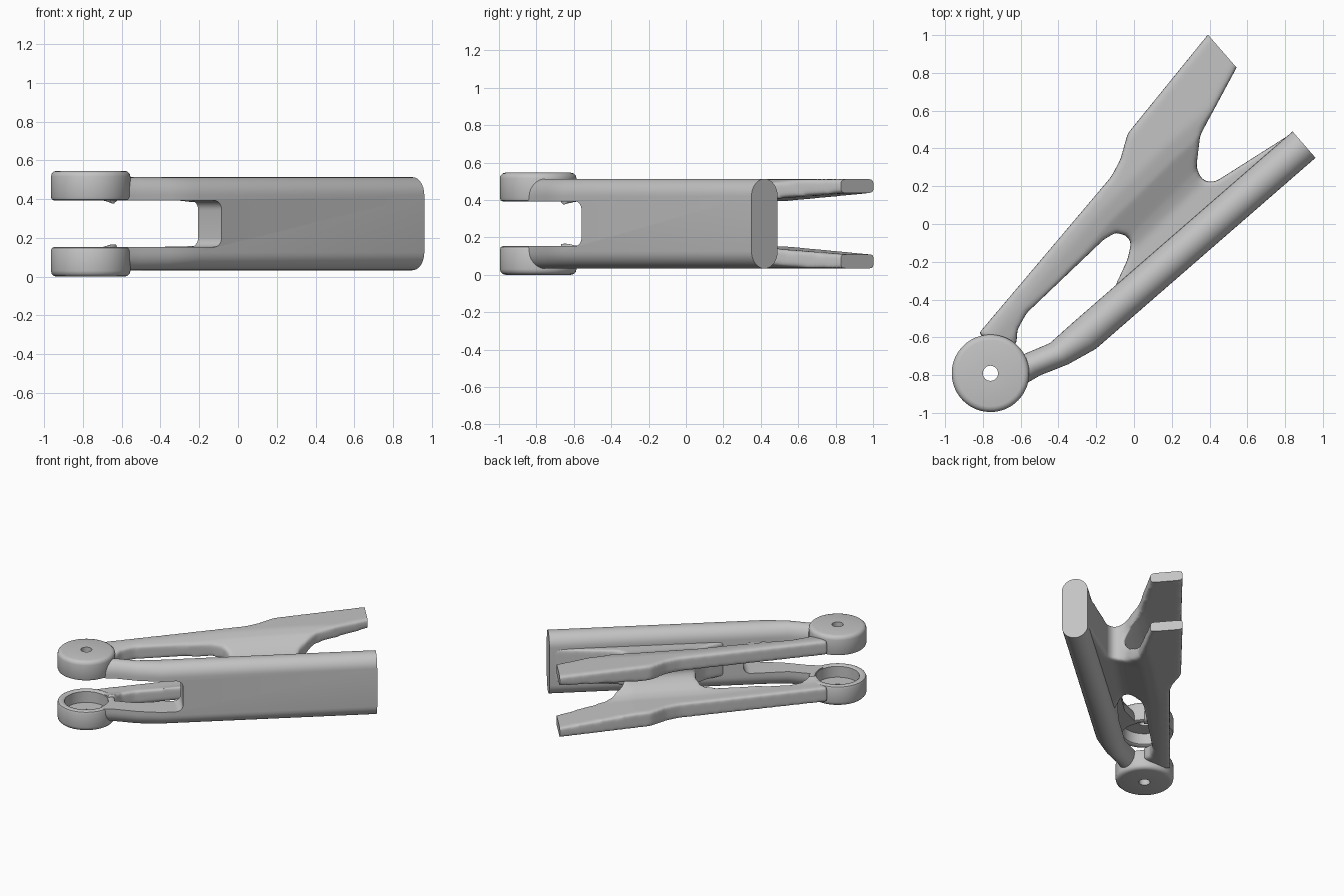
import bpy, bmesh, math
from mathutils import Matrix

cube = bpy.data.objects.get("Cube")
if cube:
    bpy.data.objects.remove(cube, do_unlink=True)

MID = 0.273                                   # mirror plane height
TURN = Matrix.Rotation(math.radians(41), 4, 'Z')   # arm axis: local x runs along the beam
BOSS = (-1.092, -0.098)

metal = bpy.data.materials.new("cast_grey")
metal.use_nodes = True
GREY = (0.55, 0.55, 0.55, 1)
metal.diffuse_color = GREY
metal.node_tree.nodes["Principled BSDF"].inputs["Base Color"].default_value = GREY


def finish_mesh(name, bm):
    bmesh.ops.recalc_face_normals(bm, faces=bm.faces)
    bm.transform(TURN)
    mesh = bpy.data.meshes.new(name)
    bm.to_mesh(mesh)
    bm.free()
    mesh.materials.append(metal)
    obj = bpy.data.objects.new(name, mesh)
    bpy.context.collection.objects.link(obj)
    return obj


def loft(name, sections, closed=False):
    """Skin matching loops of points; cap the ends unless closed."""
    bm = bmesh.new()
    rings = [[bm.verts.new(p) for p in sec] for sec in sections]
    n = len(rings[0])
    pairs = list(zip(rings, rings[1:] + rings[:1])) if closed else list(zip(rings, rings[1:]))
    for a, b in pairs:
        for i in range(n):
            j = (i + 1) % n
            bm.faces.new((a[i], a[j], b[j], b[i]))
    if not closed:
        bm.faces.new(rings[0])
        bm.faces.new(rings[-1])
    return finish_mesh(name, bm)


def cylinder(name, radius, low, high):
    ring = [(radius * math.cos(a), radius * math.sin(a))
            for a in (math.tau * k / 64 for k in range(64))]
    return loft(name, [[(BOSS[0] + x, BOSS[1] + y, z) for x, y in ring] for z in (low, high)])


def boolean(obj, cutter, operation='DIFFERENCE'):
    cutter.hide_render = True
    mod = obj.modifiers.new(cutter.name, 'BOOLEAN')
    mod.operation, mod.object, mod.solver = operation, cutter, 'EXACT'


def apply_and_shade(obj, angle):
    bpy.ops.object.select_all(action='DESELECT')
    bpy.context.view_layer.objects.active = obj
    obj.select_set(True)
    bpy.ops.object.convert(target='MESH')
    bpy.ops.object.shade_smooth_by_angle(angle=math.radians(angle))


# Pivot bosses: lathed cups with a bore, open towards each other
profile = [(.04, 0), (.175, 0), (.19, .004), (.201, .015), (.205, .03), (.205, .135),
           (.2, .148), (.19, .153), (.165, .153), (.155, .145), (.155, .06), (.04, .06)]
for name, flip in (("lower_pivot_boss", False), ("upper_pivot_boss", True)):
    rings = []
    for k in range(72):
        a = math.tau * k / 72
        rings.append([(BOSS[0] + r * math.cos(a), BOSS[1] + r * math.sin(a),
                       2 * MID - z if flip else z) for r, z in profile])
    apply_and_shade(loft(name, rings, closed=True), 40)

recess = cylinder("recess_cutter", .158, .055, 2 * MID - .055)


# Main beam: stadium section, narrowing towards the bosses
def stadium(s, centre, half):
    ring = []
    for side in (1, -1):
        for k in range(17):
            a = math.pi * k / 16
            ring.append((s, centre + side * half * math.cos(a),
                         MID + side * (.24 - .0925 + .0925 * math.sin(a))))
    return ring


beam = loft("main_beam", [stadium(-1.0, -.185, .075), stadium(-.9, -.207, .072),
                          stadium(-.75, -.258, .074), stadium(-.585, -.274, .0925),
                          stadium(.955, -.2735, .0925)])

# Fork slot with rounded inner corners
slot = [(-1.3, MID + .12), (-1.3, MID - .12)]
for start, z in ((-90, MID - .07), (0, MID + .07)):
    for k in range(7):
        a = math.radians(start + 15 * k)
        slot.append((-.48 + .05 * math.cos(a), z + .05 * math.sin(a)))
fork_slot = loft("fork_slot_cutter", [[(s, v, z) for s, z in slot] for v in (-.6, .3)])
boolean(beam, fork_slot)
boolean(beam, recess)
apply_and_shade(beam, 35)

# Rear web: a Y section that splits into an upper and a lower arm
def y_section(s, shift, under):
    top = [(-.26 - shift, .135), (-.07, .135), (-.01, .155), (.05, .185), (.12, .22),
           (.2, .238), (.8, .24)]
    low = [(.8, under), (.16, under), (.1, under - .014), (.05, under - .045),
           (.015, under - .085)]
    half = top + low
    loop = half + [(0, 0)] + [(v, -z) for v, z in reversed(half)]
    return [(s, v + shift, MID + z) for v, z in loop]


web = loft("rear_web_arms", [y_section(-1.1, -.18, .125), y_section(-.1, -.03, .125),
                             y_section(.4, 0, .122), y_section(.75, 0, .148),
                             y_section(1.1, 0, .175)])
plan = [(1.05, .517), (.292, .384), (.265, .368), (.17, .305), (.073, .268), (-1.0, .102),
        (-.98, .0), (-.94, -.08), (-.88, -.066), (-.835, -.018), (-.739, .017),
        (-.173, .043), (-.105, .03), (-.07, -.02), (-.075, -.065), (-.15, -.12),
        (-.285, -.18), (-.3, -.25), (.94, -.25), (.94, -.185), (.48, -.115),
        (.44, -.09), (.427, -.05), (.446, .01), (.573, .125), (1.05, .305)]
outline = loft("web_plan_cutter", [[(s, v, z) for s, v in plan] for z in (-.2, .8)])
tip = [(.953, -1), (1.4, -1), (1.4, 1), (.953, 1)]
tip_cut = loft("arm_tip_cutter", [[(s, v, z) for s, v in tip] for z in (-.3, .9)])

boolean(web, outline, 'INTERSECT')
remesh = web.modifiers.new("blend", 'REMESH')
remesh.mode, remesh.voxel_size = 'VOXEL', .012
smooth = web.modifiers.new("round", 'SMOOTH')
smooth.factor, smooth.iterations = .5, 14
boolean(web, tip_cut)
boolean(web, recess)
apply_and_shade(web, 50)

for helper in (recess, fork_slot, outline, tip_cut):
    bpy.data.objects.remove(helper, do_unlink=True)
